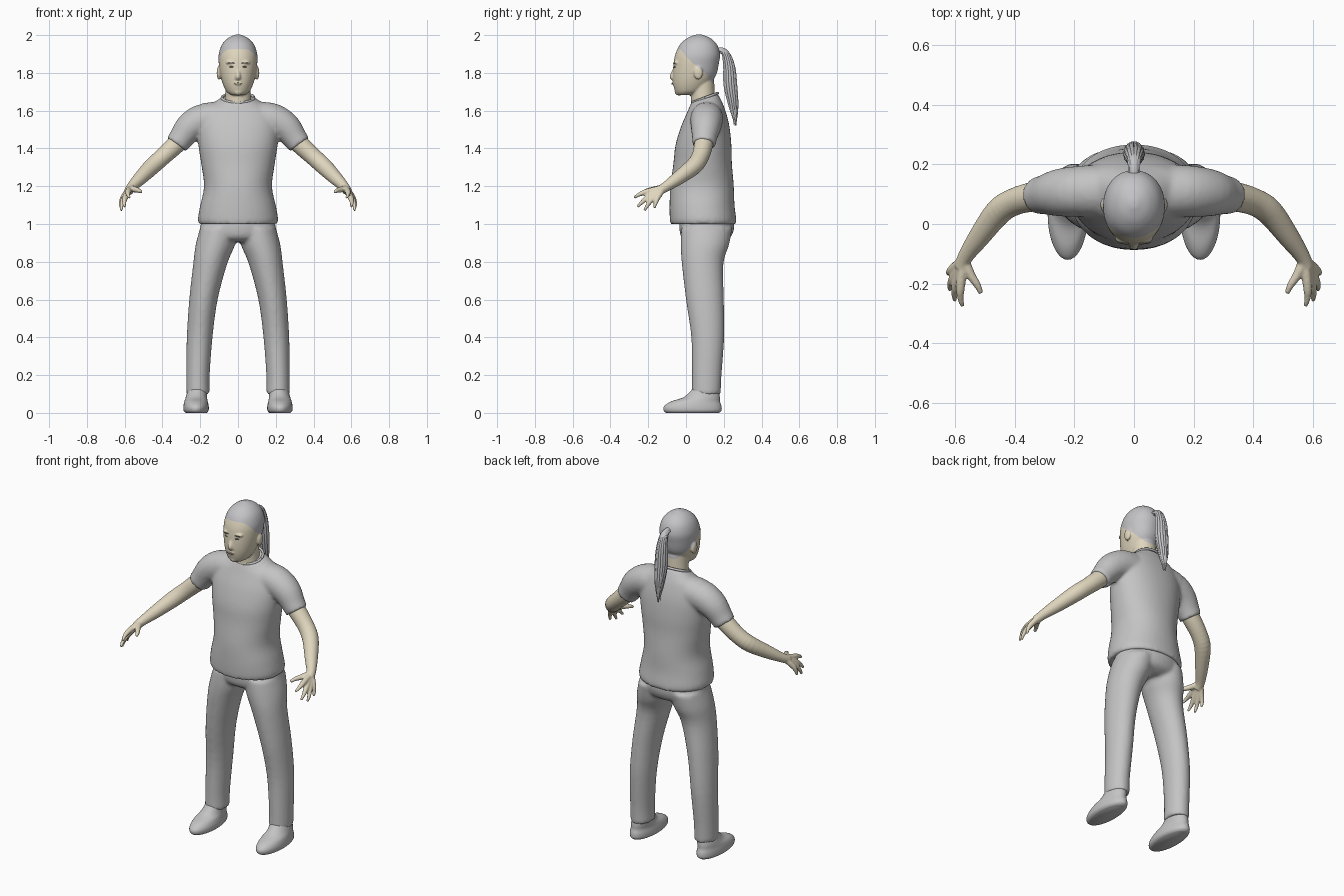
import bpy, bmesh, math, random
from mathutils import Vector

random.seed(4)
cube = bpy.data.objects.get("Cube")
if cube:
    bpy.data.objects.remove(cube, do_unlink=True)


def material(name, rgb):
    m = bpy.data.materials.new(name)
    m.use_nodes = True
    m.diffuse_color = (*rgb, 1)
    node = m.node_tree.nodes["Principled BSDF"]
    node.inputs["Base Color"].default_value = (*rgb, 1)
    node.inputs["Roughness"].default_value = 0.8
    return m


GREY = material("cloth_grey", (0.55, 0.55, 0.55))
HAIR = material("hair_grey", (0.55, 0.55, 0.57))
SKIN = material("skin", (0.74, 0.67, 0.51))
LIPS = material("lips", (0.52, 0.44, 0.34))
DARK = material("brow_dark", (0.22, 0.21, 0.19))


def smooth_rows(rows, steps):
    """Catmull-Rom interpolation through rows of numbers."""
    out = []
    for i in range(len(rows) - 1):
        p = [rows[max(0, min(len(rows) - 1, i + k))] for k in (-1, 0, 1, 2)]
        for s in range(steps):
            t = s / steps
            out.append([0.5 * (2 * b + (c - a) * t + (2 * a - 5 * b + 4 * c - d) * t * t
                               + (3 * b - a - 3 * c + d) * t ** 3)
                        for a, b, c, d in zip(*p)])
    return out + [list(rows[-1])]


def skin_rings(bm, rings):
    """Bridge closed rings of points and cap both ends."""
    vs = [[bm.verts.new(p) for p in ring] for ring in rings]
    n = len(vs[0])
    for lo, hi in zip(vs, vs[1:]):
        for j in range(n):
            bm.faces.new((lo[j], lo[(j + 1) % n], hi[(j + 1) % n], hi[j]))
    bm.faces.new(vs[0][::-1])
    bm.faces.new(vs[-1])


def loft(bm, rows, side=1, n=40, power=2.0, slope=0.0):
    """Horizontal oval sections: x, y, z, x radius, y radius. The last ones may lean."""
    rings = []
    rows = smooth_rows(rows, 4)
    for i, (x, y, z, a, b) in enumerate(rows):
        lean = slope * (i / len(rows)) ** 4
        ring = []
        for j in range(n):
            c, s = math.cos(math.tau * j / n), math.sin(math.tau * j / n)
            px = math.copysign(abs(c) ** (2 / power), c) * a
            py = math.copysign(abs(s) ** (2 / power), s) * b
            ring.append((side * (x + px), y + py, z + lean * py))
        rings.append(ring)
    skin_rings(bm, rings)


def tube(bm, rows, side=1, n=16):
    """Round sections along a path: x, y, z, radius."""
    rows = smooth_rows(rows, 4)
    pts = [Vector((side * r[0], r[1], r[2])) for r in rows]
    rings = []
    for i, p in enumerate(pts):
        t = (pts[min(i + 1, len(pts) - 1)] - pts[max(i - 1, 0)]).normalized()
        u = t.cross(Vector((0.9, 0.3, 0.2))).normalized()
        v = t.cross(u)
        rings.append([p + rows[i][3] * (u * math.cos(math.tau * j / n) + v * math.sin(math.tau * j / n))
                      for j in range(n)])
    skin_rings(bm, rings)


def ball(bm, centre, size):
    made = bmesh.ops.create_uvsphere(bm, u_segments=20, v_segments=12, radius=1)["verts"]
    for v in made:
        v.co = Vector([c + k * s for c, k, s in zip(centre, v.co, size)])


def finish(name, bm, mats, voxel=0, relax=2):
    """Make the object; with a voxel size, fuse its overlapping parts."""
    bmesh.ops.recalc_face_normals(bm, faces=bm.faces)
    me = bpy.data.meshes.new(name)
    bm.to_mesh(me)
    bm.free()
    for m in mats:
        me.materials.append(m)
    ob = bpy.data.objects.new(name, me)
    bpy.context.scene.collection.objects.link(ob)
    if voxel:
        mod = ob.modifiers.new("fuse", "REMESH")
        mod.mode, mod.voxel_size = "VOXEL", voxel
        mod = ob.modifiers.new("relax", "SMOOTH")
        mod.factor, mod.iterations = 0.5, relax
        bpy.context.view_layer.update()
        deps = bpy.context.evaluated_depsgraph_get()
        baked = bpy.data.meshes.new_from_object(ob.evaluated_get(deps))
        ob.modifiers.clear()
        ob.data = baked
        if not baked.materials:
            for m in mats:
                baked.materials.append(m)
    for f in ob.data.polygons:
        f.use_smooth = True
    return ob


# Shirt: torso and two short sleeves fused
bm = bmesh.new()
loft(bm, [(0, .092, 1.0, .208, .175), (0, .09, 1.03, .212, .176), (0, .085, 1.1, .2, .172),
          (0, .085, 1.2, .18, .168), (0, .088, 1.32, .195, .155), (0, .092, 1.42, .21, .148),
          (0, .1, 1.52, .215, .128), (0, .105, 1.6, .19, .1), (0, .103, 1.64, .13, .083),
          (0, .1, 1.67, .082, .068)], power=2.15, slope=.35)
for s in (1, -1):
    tube(bm, [(.06, .11, 1.555, .09), (.17, .11, 1.555, .088), (.25, .105, 1.515, .08),
              (.3, .098, 1.455, .066), (.325, .095, 1.42, .062)], s, 32)
finish("shirt", bm, [GREY], .01, 5)

# Collar band
bm = bmesh.new()
band = [(.085 * math.cos(a), .1 + .068 * math.sin(a), 1.668 + .025 * math.sin(a), .007)
        for a in [math.tau * k / 24 for k in range(25)]]
tube(bm, band, n=8)
finish("collar", bm, [GREY])

# Trousers: hips and two legs fused
bm = bmesh.new()
loft(bm, [(0, .11, 1.05, .185, .14), (0, .11, .98, .2, .145), (0, .105, .93, .19, .13),
          (0, .1, .905, .13, .09)])
for s in (1, -1):
    loft(bm, [(.1, .11, .98, .1, .135), (.12, .1, .89, .104, .128), (.147, .088, .79, .09, .11),
              (.183, .1, .6, .075, .1), (.203, .115, .4, .068, .087), (.212, .11, .2, .062, .078),
              (.212, .107, .1, .062, .077)], s)
finish("trousers", bm, [GREY], .01, 4)

for s, label in ((1, "left"), (-1, "right")):
    # Shoe
    bm = bmesh.new()
    loft(bm, [(.222, .035, 0, .056, .14), (.222, .035, .012, .066, .153), (.222, .036, .035, .067, .152),
              (.222, .05, .06, .062, .13), (.22, .085, .085, .056, .094), (.214, .105, .13, .05, .068)], s)
    finish(label + "_shoe", bm, [GREY])

    # Bare arm with fingers fused at the palm
    bm = bmesh.new()
    tube(bm, [(.27, .1, 1.48, .05), (.33, .093, 1.42, .05), (.4, .075, 1.355, .046),
              (.455, .04, 1.305, .045), (.52, -.045, 1.24, .036), (.565, -.11, 1.195, .026),
              (.578, -.145, 1.175, .025)], s, 24)
    wrist = Vector((.572, -.12, 1.19))
    for x, y, z in ((.575, -.275, 1.14), (.6, -.257, 1.09), (.617, -.22, 1.072), (.622, -.168, 1.085)):
        tip = Vector((x, y, z))
        knuckle = wrist.lerp(tip, .55) + Vector((.008, -.004, .008))
        last = knuckle.lerp(tip, .6) + Vector((.004, 0, .003))
        tube(bm, [(*wrist, .018), (*knuckle, .0155), (*last, .0105), (*tip, .007)], s, 12)
    tube(bm, [(*wrist, .02), (.548, -.17, 1.183, .016), (.525, -.205, 1.177, .012),
              (.513, -.232, 1.168, .008)], s, 12)
    finish(label + "_arm", bm, [SKIN], .005, 2)

# Head with neck, nose, chin and ears
bm = bmesh.new()
loft(bm, [(0, -.005, 1.682, .035, .04), (0, .015, 1.7, .06, .072), (0, .03, 1.74, .08, .097),
          (0, .045, 1.79, .094, .115), (0, .054, 1.85, .102, .12), (0, .062, 1.9, .102, .118),
          (0, .066, 1.95, .085, .098), (0, .068, 1.985, .052, .06), (0, .068, 2.003, .012, .014)], power=2.1)
loft(bm, [(0, .095, 1.6, .075, .07), (0, .09, 1.67, .068, .064), (0, .085, 1.76, .066, .064)])
tube(bm, [(0, -.05, 1.835, .01), (0, -.068, 1.8, .011), (0, -.073, 1.778, .014), (0, -.055, 1.765, .01)])
ball(bm, (0, -.038, 1.7), (.026, .022, .02))
ball(bm, (0, -.058, 1.745), (.024, .016, .013))
for s in (1, -1):
    ball(bm, (s * .101, .065, 1.8), (.012, .024, .036))
    ball(bm, (s * .013, -.062, 1.772), (.009, .011, .009))
    ball(bm, (s * .035, -.048, 1.855), (.03, .017, .011))
head = finish("head", bm, [SKIN, HAIR], .005, 3)

# Hair covers the head above a line that falls from brow to nape
hairline = [(-1, 1.925), (-.03, 1.925), (.02, 1.865), (.06, 1.835), (.1, 1.8), (.14, 1.745), (1, 1.74)]
for f in head.data.polygons:
    c = f.center
    for (y0, z0), (y1, z1) in zip(hairline, hairline[1:]):
        if y0 <= c.y < y1:
            f.material_index = int(c.z > z0 + (z1 - z0) * (c.y - y0) / (y1 - y0))

# Thin brows, eyes and lips laid on the face
bpy.context.view_layer.update()


def face_plate(name, x, z, w, h, mat):
    hit, place, normal, _ = head.ray_cast(Vector((x, -1, z)), Vector((0, 1, 0)))
    bm = bmesh.new()
    ball(bm, (0, 0, 0), (w, .004, h))
    ob = finish(name, bm, [mat])
    ob.location = place
    ob.rotation_euler.z = math.atan2(normal.x, -normal.y)


for s, label in ((1, "left"), (-1, "right")):
    face_plate(label + "_brow", s * .037, 1.852, .02, .003, DARK)
    face_plate(label + "_eye", s * .036, 1.832, .012, .004, DARK)
face_plate("lips", 0, 1.743, .022, .005, LIPS)

# Ponytail: a core with loose strands around it
tail = [(0, .155, 1.92, .016), (0, .205, 1.91, .018), (0, .228, 1.84, .028), (0, .235, 1.74, .033),
        (0, .25, 1.64, .024), (0, .258, 1.57, .008)]
bm = bmesh.new()
tube(bm, tail)
for k in range(14):
    a = math.tau * k / 14
    cut = random.uniform(-.03, .04)
    strand = [(r * .85 * math.cos(a), y + r * .85 * math.sin(a), z + cut * (i / 5) ** 2, .003 + r * .2)
              for i, (x, y, z, r) in enumerate(tail)]
    x, y, z, r = strand[-1]
    strand.append((x * 1.3, y, z - .025, .001))
    tube(bm, strand, n=8)
finish("ponytail", bm, [HAIR])
